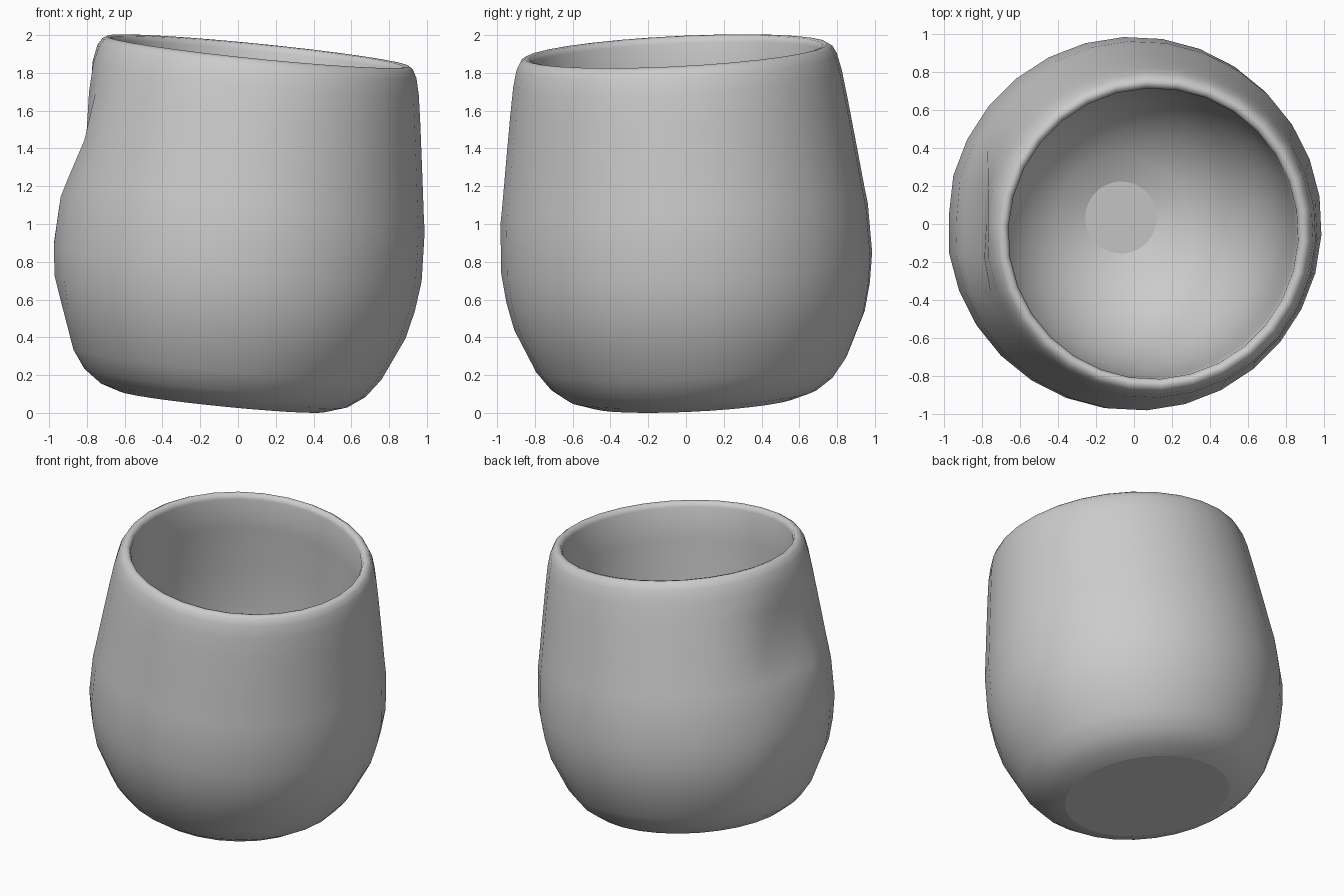
import bpy, bmesh, math
from mathutils import Vector, Matrix

if "Cube" in bpy.data.objects:
    bpy.data.objects.remove(bpy.data.objects["Cube"])

SEGMENTS = 30
DENT_ANGLE = math.radians(177)

# Outer wall: radius, height along the cup axis, depth of the flattened dent
OUTER = [(.55, 0, 2), (.66, .035, 2), (.75, .1, 2), (.825, .2, .81),
         (.93, .43, .89), (.965, .58, .945), (.985, .74, .975), (.975, 1, .96),
         (.96, 1.1, .925), (.93, 1.32, .85), (.895, 1.57, .86),
         (.872, 1.72, .867), (.85, 1.81, 2), (.828, 1.85, 2), (.805, 1.865, 2)]
# Inner wall: rounded lip, straight sides, round bowl and small flat floor
INNER = [(.78, 1.86, 2), (.768, 1.83, 2), (.775, 1.6, 2), (.78, 1.3, 2),
         (.78, 1, 2), (.755, .78, 2), (.7, .58, 2), (.61, .41, 2),
         (.49, .27, 2), (.34, .17, 2), (.19, .12, 2)]


def ring(bm, radius, height, limit):
    """Ring of vertices, flattened where it passes the dent plane."""
    verts = []
    for i in range(SEGMENTS):
        a = math.tau * i / SEGMENTS
        reach = min(radius * math.cos(a), limit)
        p = Vector((reach, radius * math.sin(a), height))
        verts.append(bm.verts.new(Matrix.Rotation(DENT_ANGLE, 3, 'Z') @ p))
    return verts


# Cup shell
bm = bmesh.new()
rings = [ring(bm, *row) for row in OUTER + INNER]
for low, high in zip(rings, rings[1:]):
    for i in range(SEGMENTS):
        j = (i + 1) % SEGMENTS
        bm.faces.new((low[i], low[j], high[j], high[i]))

# Flat base and floor with crisp borders
for verts in (rings[0][::-1], rings[-1]):
    cap = bm.faces.new(verts)
    for edge in cap.edges:
        edge.smooth = False

# Lean the cup and rest its lowest point on the ground
axis = Vector((.1, -.05, 1)).normalized()
lean = Vector((0, 0, 1)).rotation_difference(axis).to_matrix()
bmesh.ops.transform(bm, matrix=lean.to_4x4(), verts=bm.verts)
lowest = min(v.co.z for v in bm.verts)
bmesh.ops.translate(bm, vec=(-.08, .04, -lowest), verts=bm.verts)
bmesh.ops.recalc_face_normals(bm, faces=bm.faces)

mesh = bpy.data.meshes.new("cup")
bm.to_mesh(mesh)
bm.free()
cup = bpy.data.objects.new("cup", mesh)
bpy.context.collection.objects.link(cup)

# Plain grey clay
clay = bpy.data.materials.new("grey_clay")
clay.use_nodes = True
colour = (.6, .6, .6, 1)
clay.diffuse_color = colour
clay.node_tree.nodes["Principled BSDF"].inputs["Base Color"].default_value = colour
mesh.materials.append(clay)

bpy.ops.object.select_all(action='DESELECT')
cup.select_set(True)
bpy.context.view_layer.objects.active = cup
bpy.ops.object.shade_smooth_by_angle(angle=math.radians(65), keep_sharp_edges=True)
